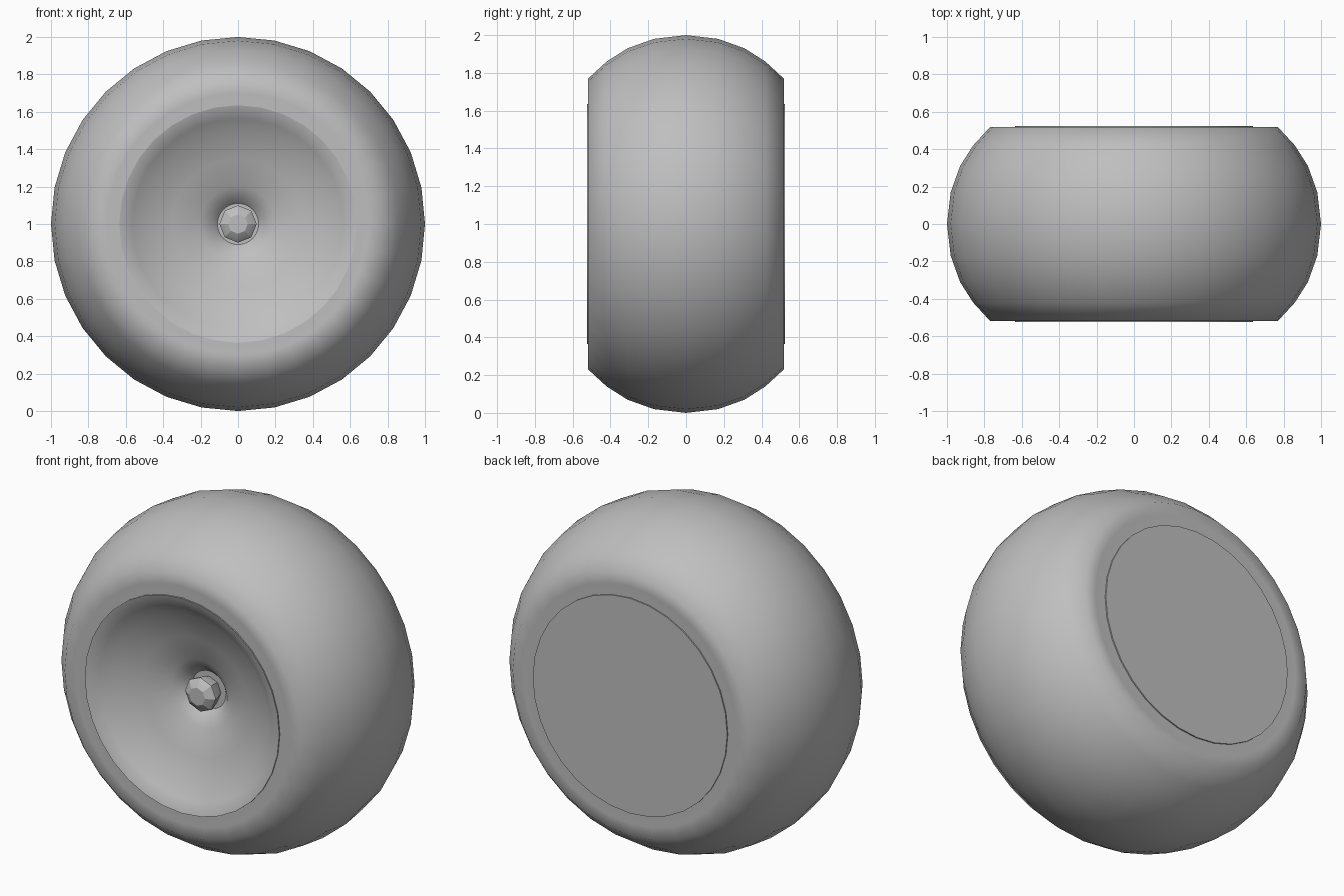
import bpy, bmesh
from math import sin, cos, pi, radians

cube = bpy.data.objects.get("Cube")
if cube:
    bpy.data.objects.remove(cube)

grey = bpy.data.materials.new("plain grey")
grey.use_nodes = True
tone = (0.52, 0.52, 0.52, 1)
grey.diffuse_color = tone
grey.node_tree.nodes["Principled BSDF"].inputs["Base Color"].default_value = tone


def lathe(name, profile, sides, angle, cap_start=False, cap_end=False):
    """Spin (radius, y) points around the wheel axle, one unit above ground."""
    bm = bmesh.new()
    rings = [[bm.verts.new((r * sin(2 * pi * i / sides), y, 1 + r * cos(2 * pi * i / sides)))
              for i in range(sides)] for r, y in profile]
    for a, b in zip(rings, rings[1:]):
        for i in range(sides):
            j = (i + 1) % sides
            bm.faces.new((a[i], a[j], b[j], b[i]))
    if cap_start:
        bm.faces.new(rings[0])
    if cap_end:
        bm.faces.new(rings[-1])
    bmesh.ops.recalc_face_normals(bm, faces=bm.faces)
    mesh = bpy.data.meshes.new(name)
    bm.to_mesh(mesh)
    bm.free()
    mesh.materials.append(grey)
    obj = bpy.data.objects.new(name, mesh)
    bpy.context.collection.objects.link(obj)
    bpy.ops.object.select_all(action='DESELECT')
    obj.select_set(True)
    bpy.context.view_layer.objects.active = obj
    bpy.ops.object.shade_smooth_by_angle(angle=radians(angle))
    return obj


# Balloon tyre: half profile mirrored about the centre line, nearly flat sidewalls
half = [(0.62, 0.516), (0.7, 0.515), (0.77, 0.518),
        (0.86, 0.42), (0.93, 0.31), (0.98, 0.17)]
tyre = [(r, -y) for r, y in half] + [(1, 0)] + half[::-1]
lathe("tyre", tyre, 32, 60)

# Wheel: flat back disc, thin rim lip and a cone-shaped dish
wheel = [(0.635, 0.523), (0.635, -0.523), (0.61, -0.515), (0.565, -0.49),
         (0.5, -0.44), (0.35, -0.395), (0.2, -0.34), (0.15, -0.315), (0.11, -0.27)]
lathe("wheel", wheel, 32, 35, cap_start=True, cap_end=True)

# Axle nut: eight-sided head, tapered towards its seat, with a bevelled cap
nut = [(0.075, -0.26), (0.1, -0.335), (0.1, -0.35), (0.088, -0.362), (0.052, -0.383)]
lathe("axle_nut", nut, 8, 20, cap_end=True)
